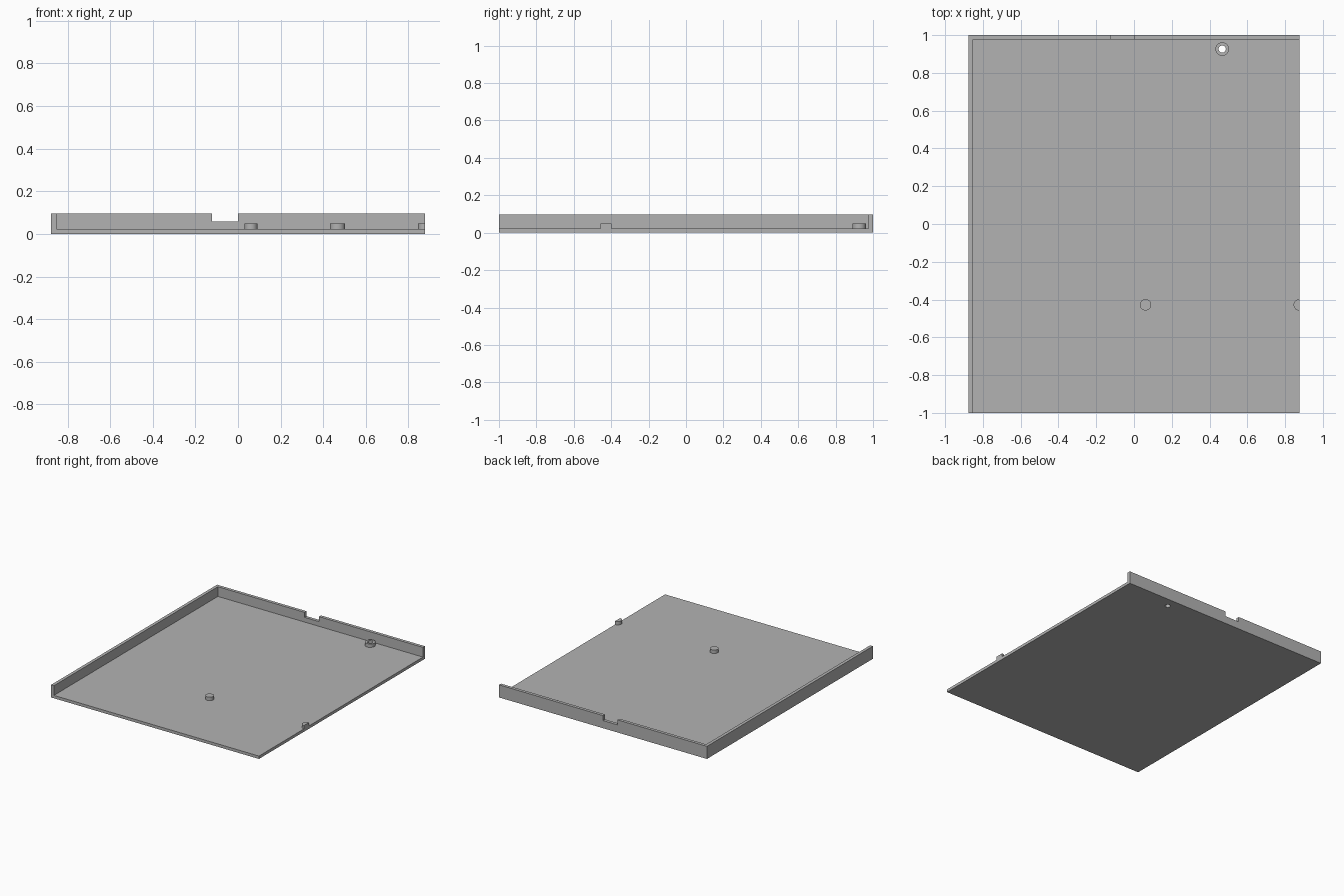
import bpy
import bmesh
from mathutils import Matrix

if "Cube" in bpy.data.objects:
    bpy.data.objects.remove(bpy.data.objects["Cube"], do_unlink=True)

W, D = 0.877, 1.0                    # half width and half depth
H, FLOOR, WALL = 0.096, 0.022, 0.024
PEG_TOP = 0.048

grey = bpy.data.materials.new("plain_grey")
grey.use_nodes = True
colour = (0.45, 0.45, 0.45, 1)
grey.diffuse_color = colour
grey.node_tree.nodes["Principled BSDF"].inputs["Base Color"].default_value = colour


def add_object(name, bm):
    mesh = bpy.data.meshes.new(name)
    bm.to_mesh(mesh)
    bm.free()
    mesh.materials.append(grey)
    obj = bpy.data.objects.new(name, mesh)
    bpy.context.collection.objects.link(obj)
    return obj


def box(name, low, high):
    bm = bmesh.new()
    size = [b - a for a, b in zip(low, high)]
    mid = [(a + b) / 2 for a, b in zip(low, high)]
    bmesh.ops.create_cube(bm, size=1, matrix=Matrix.Translation(mid) @ Matrix.Diagonal((*size, 1)))
    return add_object(name, bm)


def cylinder(name, x, y, radius, bottom, top):
    bm = bmesh.new()
    bmesh.ops.create_cone(bm, cap_ends=True, segments=48, radius1=radius, radius2=radius,
                          depth=top - bottom,
                          matrix=Matrix.Translation((x, y, (bottom + top) / 2)))
    # trim anything that overhangs the open side of the tray
    cut = bmesh.ops.bisect_plane(bm, geom=bm.verts[:] + bm.edges[:] + bm.faces[:],
                                 plane_co=(W, 0, 0), plane_no=(1, 0, 0), clear_outer=True)
    edges = [e for e in cut["geom_cut"] if isinstance(e, bmesh.types.BMEdge)]
    if edges:
        bmesh.ops.holes_fill(bm, edges=edges)
    return add_object(name, bm)


def select_only(obj):
    bpy.ops.object.select_all(action="DESELECT")
    obj.select_set(True)
    bpy.context.view_layer.objects.active = obj


def carve(target, cutter):
    cutter.hide_render = True
    mod = target.modifiers.new("cut", "BOOLEAN")
    mod.operation = "DIFFERENCE"
    mod.solver = "EXACT"
    mod.object = cutter
    select_only(target)
    bpy.ops.object.modifier_apply(modifier=mod.name)


# Tray: floor with a wall on two sides and a notch in the back wall
tray = box("tray", (-W, -D, 0), (W, D, H))
cavity = box("cavity_cutter", (-W + WALL, -D - 1, FLOOR), (W + 1, D - WALL, 1))
notch = box("notch_cutter", (-0.122, D - 0.1, 0.058), (0, D + 0.1, 1))

# Screw boss with a hole through the floor
bx, by = 0.467, 0.926
boss = cylinder("screw_boss", bx, by, 0.036, FLOOR, PEG_TOP)
hole = cylinder("hole_cutter", bx, by, 0.019, -0.1, 0.2)

for cutter in (cavity, notch, hole):
    carve(tray, cutter)
carve(boss, hole)
for cutter in (cavity, notch, hole):
    bpy.data.objects.remove(cutter, do_unlink=True)

# Locating pegs, the second one trimmed by the tray edge
pegs = [cylinder("middle_peg", 0.061, -0.428, 0.03, FLOOR, PEG_TOP),
        cylinder("edge_peg", 0.875, -0.428, 0.03, FLOOR, PEG_TOP)]

for obj in [tray, boss] + pegs:
    select_only(obj)
    bpy.ops.object.shade_smooth_by_angle()
